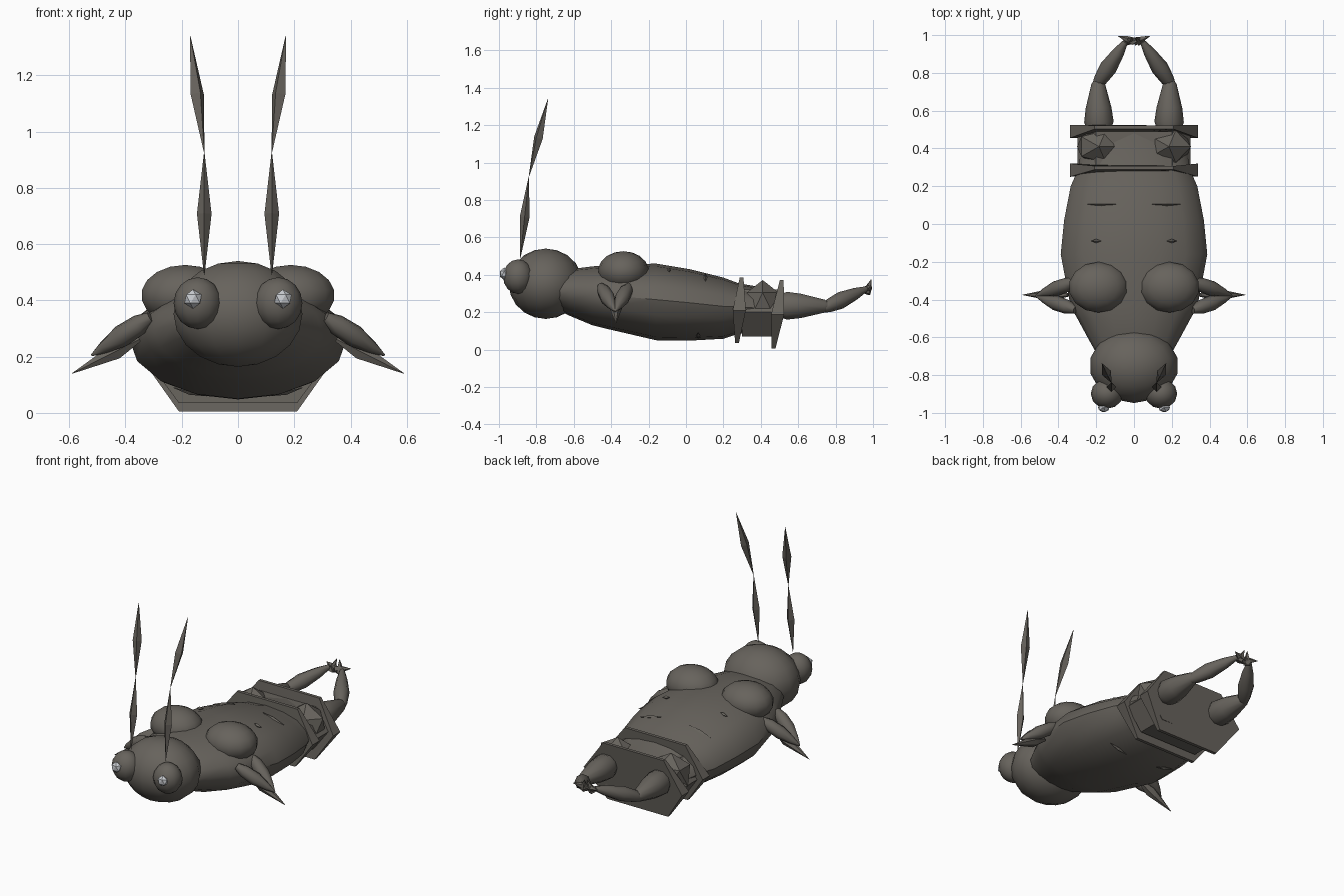
import bpy, bmesh, math
from mathutils import Vector

if "Cube" in bpy.data.objects:
    bpy.data.objects.remove(bpy.data.objects["Cube"])


def material(name, rgb):
    m = bpy.data.materials.new(name)
    m.diffuse_color = (*rgb, 1)
    m.use_nodes = True
    m.node_tree.nodes["Principled BSDF"].inputs["Base Color"].default_value = m.diffuse_color
    return m


SHELL = material("grey brown shell", (0.135, 0.124, 0.108))
SHINE = material("pale grey shine", (0.58, 0.6, 0.63))


def finish(bm, name, mat=SHELL, smooth=40):
    bmesh.ops.recalc_face_normals(bm, faces=bm.faces)
    me = bpy.data.meshes.new(name)
    bm.to_mesh(me)
    bm.free()
    me.materials.append(mat)
    ob = bpy.data.objects.new(name, me)
    bpy.context.collection.objects.link(ob)
    if smooth:
        bpy.ops.object.select_all(action='DESELECT')
        ob.select_set(True)
        bpy.context.view_layer.objects.active = ob
        bpy.ops.object.shade_smooth_by_angle(angle=math.radians(smooth))
    return ob


def skin(bm, rings):
    """Bridge rings of equal length and cap both ends."""
    vs = [[bm.verts.new(p) for p in r] for r in rings]
    n = len(vs[0])
    for a, b in zip(vs, vs[1:]):
        for i in range(n):
            j = (i + 1) % n
            bm.faces.new((a[i], a[j], b[j], b[i]))
    bm.faces.new(vs[0])
    bm.faces.new(vs[-1])


def ball(name, centre, radii, segments=14, rings=9, mat=SHELL):
    bm = bmesh.new()
    bmesh.ops.create_uvsphere(bm, u_segments=segments, v_segments=rings, radius=1)
    for v in bm.verts:
        v.co = Vector([c + r * k for c, r, k in zip(centre, radii, v.co)])
    return finish(bm, name, mat, 50)


def gem(name, centre, radii, mat=SHELL):
    bm = bmesh.new()
    bmesh.ops.create_icosphere(bm, subdivisions=1, radius=1)
    for v in bm.verts:
        v.co = Vector([c + r * k for c, r, k in zip(centre, radii, v.co)])
    return finish(bm, name, mat, 0)


def spindle(name, p, q, profile, sides=8, smooth=45):
    """Tapered limb from p to q; profile holds (fraction, radius)."""
    p, q = Vector(p), Vector(q)
    d = q - p
    u = d.cross(Vector((0, 0, 1)))
    u = u.normalized() if u.length > 0.05 * d.length else Vector((1, 0, 0))
    w = d.cross(u).normalized()
    rings = []
    for t, r in profile:
        c = p + d * t
        rings.append([c + (u * math.cos(a) + w * math.sin(a)) * r
                      for a in [2 * math.pi * i / sides for i in range(sides)]])
    bm = bmesh.new()
    skin(bm, rings)
    return finish(bm, name, SHELL, smooth)


# Body: stations of (y, half width, bottom, top)
stations = [(-0.70, 0.19, 0.22, 0.40), (-0.62, 0.235, 0.18, 0.43),
            (-0.50, 0.30, 0.13, 0.445), (-0.44, 0.335, 0.115, 0.45),
            (-0.16, 0.388, 0.05, 0.46), (0.02, 0.37, 0.048, 0.43),
            (0.20, 0.335, 0.058, 0.385), (0.28, 0.30, 0.085, 0.355),
            (0.48, 0.26, 0.10, 0.32)]
rings = []
for y, w, lo, hi in stations:
    mid = lo + (hi - lo) * 0.53
    ring = []
    for i in range(16):
        a = 2 * math.pi * i / 16
        s = math.sin(a)
        ring.append((w * math.cos(a), y, mid + s * ((hi - mid) if s > 0 else (mid - lo))))
    rings.append(ring)
bm = bmesh.new()
skin(bm, rings)
finish(bm, "body")

# Head
ball("head", (0, -0.75, 0.352), (0.235, 0.198, 0.188), 14, 10)


# Two hexagonal tail collars, thick at the sides and thin at top and bottom
def collar(name, y, lo, hi, lean):
    mid = (lo + hi) / 2
    outline = [(-0.21, lo, 0.01), (0.21, lo, 0.01), (0.34, mid, 0.035),
               (0.21, hi, 0.01), (-0.21, hi, 0.01), (-0.34, mid, 0.035)]
    bm = bmesh.new()
    skin(bm, [[(x, y + (z - mid) * lean + s * t, z) for x, z, t in outline] for s in (-1, 1)])
    return finish(bm, name, SHELL, 0)


collar("front_collar", 0.285, 0.035, 0.385, 0.07)
collar("rear_collar", 0.49, 0.005, 0.372, 0.12)

# Faceted block between the collars
bm = bmesh.new()
skin(bm, [[(x * k, y, z) for x, z in ((-0.2, 0.07), (0.2, 0.07), (0.3, 0.2),
                                      (0.2, 0.32), (-0.2, 0.32), (-0.3, 0.2))]
          for y, k in ((0.3, 1.0), (0.49, 1.0))])
finish(bm, "tail_block", SHELL, 0)

for side, s in (("left", -1), ("right", 1)):
    # Eyes with pale shines
    ball(side + "_eye", (s * 0.143, -0.898, 0.39), (0.086, 0.08, 0.092), 12, 8)
    gem(side + "_eye_shine", (s * 0.16, -0.972, 0.405), (0.034, 0.026, 0.034), SHINE)

    # Shoulder humps
    ball(side + "_shoulder", (s * 0.188, -0.335, 0.418), (0.16, 0.136, 0.108))

    # Antennae of two thin diamonds
    knee = (s * 0.12, -0.84, 0.925)
    diamond = [(0, 0.001), (0.5, 0.026), (1, 0.001)]
    spindle(side + "_antenna_lower", (s * 0.12, -0.886, 0.49), knee, diamond, 4, 0)
    spindle(side + "_antenna_upper", knee, (s * 0.17, -0.738, 1.34), diamond, 4, 0)

    # Front legs: a pair of spindles meeting beside a long claw
    limb = [(0, 0.02), (0.2, 0.037), (0.5, 0.04), (0.8, 0.022), (1, 0.004)]
    for part, y in (("fore", -0.455), ("mid", -0.305)):
        spindle(f"{side}_{part}_leg", (s * 0.31, y, 0.34), (s * 0.52, -0.38, 0.205), limb)
    spindle(side + "_claw", (s * 0.35, -0.375, 0.262), (s * 0.59, -0.375, 0.14),
            [(0, 0.01), (0.35, 0.033), (1, 0.001)], 6)

    # Tail gems
    gem(side + "_tail_gem", (s * 0.185, 0.41, 0.25), (0.13, 0.1, 0.122))

    # Hind legs and pincer
    spindle(side + "_hind_thigh", (s * 0.185, 0.49, 0.235), (s * 0.19, 0.77, 0.232),
            [(0, 0.06), (0.18, 0.078), (0.45, 0.068), (0.9, 0.036), (1, 0.015)], 10)
    spindle(side + "_hind_shin", (s * 0.197, 0.735, 0.222), (s * 0.045, 0.965, 0.325),
            [(0, 0.025), (0.12, 0.036), (0.4, 0.046), (0.75, 0.032), (1, 0.014)], 8)
    spindle(side + "_pincer_side", (0, 0.965, 0.32), (s * 0.085, 0.995, 0.335),
            [(0, 0.022), (0.5, 0.016), (1, 0.001)], 5, 0)
    spindle(side + "_pincer_tip", (s * 0.03, 0.965, 0.3), (s * 0.01, 0.99, 0.375),
            [(0, 0.022), (0.4, 0.018), (1, 0.001)], 5, 0)

    # Small slit ridges on the back and belly
    for part, x, y, z, half, drop in (("back_slit", 0.17, 0.105, 0.385, 0.075, 0.02),
                                      ("small_back_slit", 0.2, -0.09, 0.425, 0.025, 0.006),
                                      ("belly_slit", 0.17, 0.065, 0.075, 0.06, -0.015)):
        spindle(f"{side}_{part}", (s * (x - half), y, z + drop), (s * (x + half), y, z - drop),
                [(0, 0.001), (0.5, 0.011), (1, 0.001)], 4, 0)
